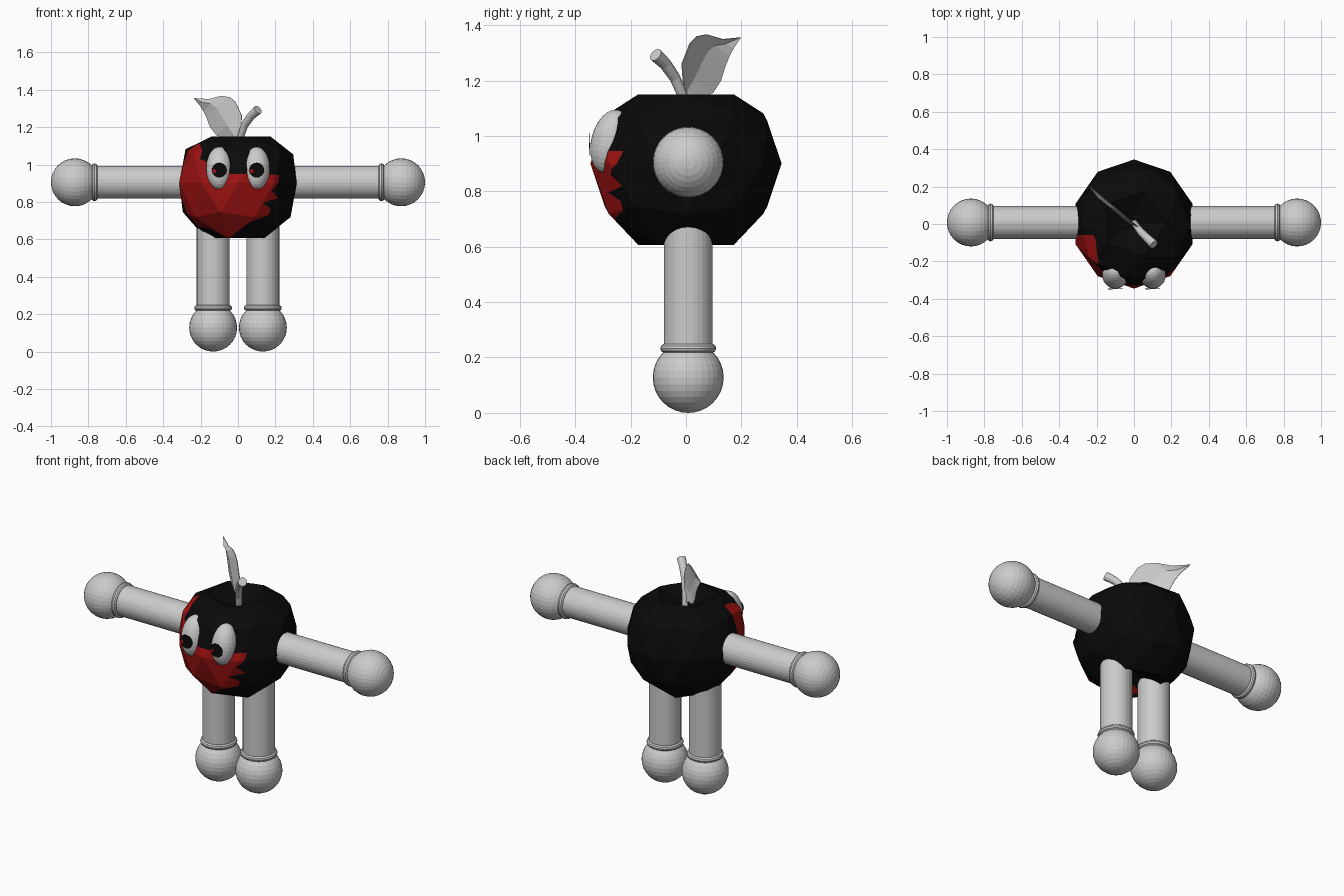
import bpy, bmesh, math
from mathutils import Vector, Matrix

if "Cube" in bpy.data.objects:
    bpy.data.objects.remove(bpy.data.objects["Cube"])


def material(name, rgb):
    m = bpy.data.materials.new(name)
    m.diffuse_color = (*rgb, 1)
    m.use_nodes = True
    m.node_tree.nodes["Principled BSDF"].inputs["Base Color"].default_value = m.diffuse_color
    return m


GREY = material("light grey", (0.6, 0.6, 0.6))
BLACK = material("black", (0.003, 0.003, 0.003))
RED = material("red", (0.35, 0.006, 0.006))


def add(name, bm, *mats):
    me = bpy.data.meshes.new(name)
    bm.normal_update()
    bm.to_mesh(me)
    bm.free()
    for m in mats:
        me.materials.append(m)
    ob = bpy.data.objects.new(name, me)
    bpy.context.collection.objects.link(ob)
    return ob


def inside(x, z, poly):
    hit = False
    for (x1, z1), (x2, z2) in zip(poly, poly[1:] + poly[:1]):
        if (z1 > z) != (z2 > z) and x < (x2 - x1) * (z - z1) / (z2 - z1) + x1:
            hit = not hit
    return hit


# Fruit body: low-poly ball with dimpled top and bottom
bm = bmesh.new()
bmesh.ops.create_icosphere(bm, subdivisions=2, radius=1)
for v in bm.verts:
    if v.co.z > 0.95:
        v.co.z = 0.5
    elif v.co.z > 0.8:
        v.co.z = 0.725
    elif v.co.z < -0.95:
        v.co.z = -0.65
    v.co = Vector((v.co.x * 0.33, v.co.y * 0.345, v.co.z * 0.345 + 0.9))

# Jagged red patch on the front, cut into the faces
patch = [(-0.40, 1.12), (-0.205, 1.11), (-0.19, 1.07), (-0.205, 1.03), (-0.16, 1.01),
         (-0.05, 0.95), (0.22, 0.945), (0.215, 0.90), (0.18, 0.86), (0.215, 0.82),
         (0.13, 0.795), (0.175, 0.765), (0.165, 0.73), (0.06, 0.69), (-0.055, 0.60),
         (-0.14, 0.655), (-0.40, 0.70)]


def cut(co, no):
    faces = [f for f in bm.faces if f.calc_center_median().y < 0.02]
    geom = faces + list({e for f in faces for e in f.edges}) + list({v for f in faces for v in f.verts})
    bmesh.ops.bisect_plane(bm, geom=geom, plane_co=co, plane_no=no, dist=1e-5)


cut((0, -0.06, 0), (0, 1, 0))
for (x1, z1), (x2, z2) in zip(patch, patch[1:] + patch[:1]):
    cut((x1, 0, z1), Vector((z2 - z1, 0, x1 - x2)).normalized())
for f in bm.faces:
    c = f.calc_center_median()
    f.material_index = int(c.y < -0.06 and inside(c.x, c.z, patch))
add("fruit_body", bm, BLACK, RED)


# Limbs: tube, cuff ring and ball, built along +z
def limb(name, base, tip, r=0.088, ball=0.128):
    base, tip = Vector(base), Vector(tip)
    d = tip - base
    length = d.length
    M = Matrix.Translation(base) @ d.to_track_quat('Z', 'Y').to_matrix().to_4x4()
    bm = bmesh.new()
    bmesh.ops.create_cone(bm, cap_ends=True, segments=32, radius1=r, radius2=r, depth=length,
                          matrix=M @ Matrix.Translation((0, 0, length / 2)))
    add(name + "_tube", bm, GREY)
    bm = bmesh.new()
    bmesh.ops.create_uvsphere(bm, u_segments=32, v_segments=16, radius=ball,
                              matrix=M @ Matrix.Translation((0, 0, length)))
    add(name + "_ball", bm, GREY)
    bm = bmesh.new()
    n, k = 32, 10
    rings = []
    for i in range(n):
        a = 2 * math.pi * i / n
        rings.append([bm.verts.new(M @ Vector((
            (0.085 + 0.016 * math.cos(b)) * math.cos(a),
            (0.085 + 0.016 * math.cos(b)) * math.sin(a),
            length - 0.105 + 0.016 * math.sin(b))))
            for b in (2 * math.pi * j / k for j in range(k))])
    for i in range(n):
        p, q = rings[i], rings[(i + 1) % n]
        for j in range(k):
            bm.faces.new((p[j], q[j], q[(j + 1) % k], p[(j + 1) % k]))
    add(name + "_cuff", bm, GREY)


for side, s in (("right", 1), ("left", -1)):
    limb(side + "_arm", (s * 0.25, 0.008, 0.905), (s * 0.872, 0.008, 0.905))
    limb(side + "_leg", (s * 0.133, 0.008, 0.72), (s * 0.133, 0.008, 0.128))

    # Eyes: tilted egg shapes with flat pupils
    bm = bmesh.new()
    bmesh.ops.create_uvsphere(bm, u_segments=32, v_segments=16, radius=1, matrix=(
        Matrix.Translation((s * 0.1, -0.272, 0.98)) @ Matrix.Rotation(math.radians(-14), 4, 'X')
        @ Matrix.Diagonal((0.07, 0.07, 0.117, 1))))
    add(side + "_eye", bm, GREY)
    for part, x, z, y, r, m in (("pupil", s * 0.1, 0.97, -0.347, 0.04, BLACK),
                                ("pupil_glint", s * 0.1 - 0.027, 0.965, -0.3485, 0.011, RED)):
        bm = bmesh.new()
        bmesh.ops.create_cone(bm, cap_ends=True, segments=24, radius1=r, radius2=r, depth=0.002,
                              matrix=Matrix.Translation((x, y, z)) @ Matrix.Rotation(math.pi / 2, 4, 'X'))
        add(side + "_" + part, bm, m)

# Stem: curved tapered tube
path = [(0.0, 0.01, 1.06, 0.017), (0.012, -0.01, 1.14, 0.018), (0.035, -0.04, 1.21, 0.02),
        (0.07, -0.075, 1.26, 0.022), (0.107, -0.11, 1.293, 0.025)]
bm = bmesh.new()
rings = []
for i, p in enumerate(path):
    d = Vector(path[min(i + 1, 4)][:3]) - Vector(path[max(i - 1, 0)][:3])
    u = d.cross(Vector((1, 1, 0))).normalized()
    w = d.normalized().cross(u)
    rings.append([bm.verts.new(Vector(p[:3]) + p[3] * (u * math.cos(a) + w * math.sin(a)))
                  for a in (math.tau * j / 12 for j in range(12))])
for p, q in zip(rings, rings[1:]):
    for j in range(12):
        bm.faces.new((p[j], p[(j + 1) % 12], q[(j + 1) % 12], q[j]))
bm.faces.new(rings[0][::-1])
bm.faces.new(rings[-1])
add("stem", bm, GREY)

# Leaf: upright diagonal blade, folded along its midrib
upper = [(0.015, 1.20), (0.02, 1.26), (-0.015, 1.335), (-0.045, 1.36), (-0.09, 1.367), (-0.16, 1.35)]
lower = [(-0.05, 1.13), (-0.115, 1.155), (-0.15, 1.20), (-0.168, 1.25), (-0.185, 1.285), (-0.205, 1.315)]
bm = bmesh.new()


def leaf_vert(x, z, bulge=0.0):
    return bm.verts.new((x - 0.64 * bulge, -0.83 * x - 0.77 * bulge, z))


base, tip = leaf_vert(0.0, 1.10), leaf_vert(-0.237, 1.356)
up = [leaf_vert(*p) for p in upper]
lo = [leaf_vert(*p) for p in lower]
mid = [leaf_vert((a[0] + b[0]) / 2, (a[1] + b[1]) / 2, 0.016) for a, b in zip(upper, lower)]
for edge, flip in ((up, 1), (lo, -1)):
    row, rib = [base] + edge + [tip], [base] + mid + [tip]
    for i in range(7):
        vs = list(dict.fromkeys((row[i], row[i + 1], rib[i + 1], rib[i])))
        bm.faces.new(vs[::flip])
leaf = add("leaf", bm, GREY)
leaf.modifiers.new("thickness", 'SOLIDIFY').thickness = 0.004
